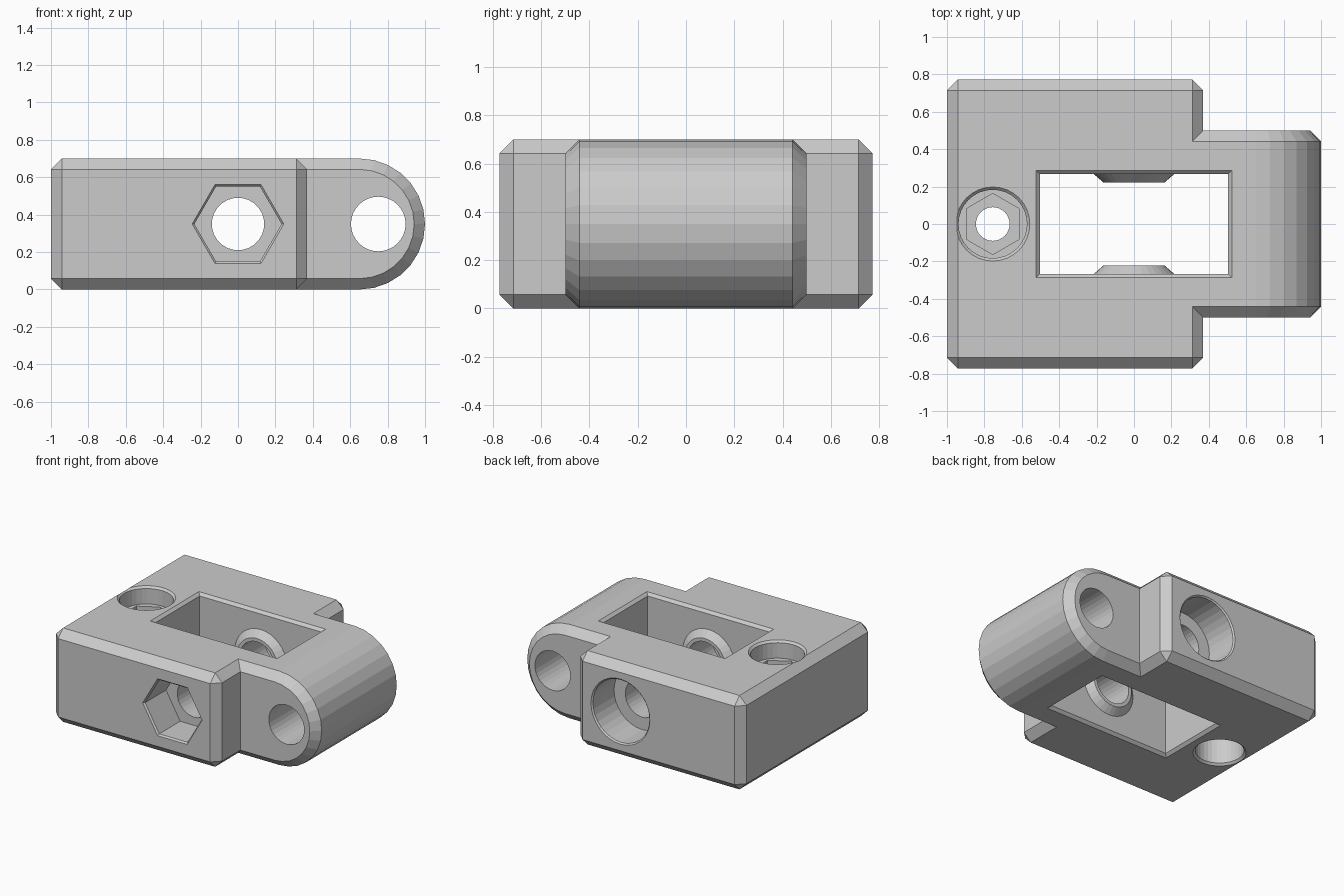
import bpy, bmesh
from math import pi, cos, sin

if "Cube" in bpy.data.objects:
    bpy.data.objects.remove(bpy.data.objects["Cube"])


def ring(r, n=32, u=0.0, v=0.0, rot=0.0):
    return [(u + r * cos(rot + 2 * pi * i / n), v + r * sin(rot + 2 * pi * i / n)) for i in range(n)]


def rect(a, b, u=0.0, v=0.0):
    return [(u - a, v - b), (u + a, v - b), (u + a, v + b), (u - a, v + b)]


def loft(name, axis, sections):
    """Solid through stacked 2D sections (height, points) along axis 'y' or 'z'."""
    bm = bmesh.new()
    loops = [[bm.verts.new((u, h, v) if axis == 'y' else (u, v, h)) for u, v in pts]
             for h, pts in sections]
    n = len(loops[0])
    for a, b in zip(loops, loops[1:]):
        for i in range(n):
            j = (i + 1) % n
            bm.faces.new((a[i], a[j], b[j], b[i]))
    bm.faces.new(loops[0])
    bm.faces.new(loops[-1])
    bmesh.ops.recalc_face_normals(bm, faces=bm.faces)
    mesh = bpy.data.meshes.new(name)
    bm.to_mesh(mesh)
    bm.free()
    ob = bpy.data.objects.new(name, mesh)
    bpy.context.collection.objects.link(ob)
    return ob


def combine(target, tool, operation):
    mod = target.modifiers.new(tool.name, 'BOOLEAN')
    mod.operation, mod.solver, mod.object = operation, 'EXACT', tool
    bpy.context.view_layer.objects.active = target
    bpy.ops.object.modifier_apply(modifier=mod.name)
    bpy.data.objects.remove(tool)


C = 0.058           # outer chamfer
H, MID = 0.7, 0.35  # thickness and mid height

# Main block with chamfered edges
body = loft('hinge_block', 'z', [(0, rect(0.685, 0.773, -0.315)), (H, rect(0.685, 0.773, -0.315))])
bm = bmesh.new()
bm.from_mesh(body.data)
bmesh.ops.bevel(bm, geom=bm.edges[:], offset=C, segments=1, affect='EDGES')
bm.to_mesh(body.data)
bm.free()


# Round-ended tongue
def tongue_profile(inset):
    r = MID - inset
    arc = [(0.65 + r * cos(t), MID + r * sin(t)) for t in (-pi / 2 + pi * i / 14 for i in range(15))]
    return [(-0.2, MID - r)] + arc + [(-0.2, MID + r)]


tongue = loft('tongue', 'y', [(-0.5, tongue_profile(C)), (-0.5 + C, tongue_profile(0)),
                              (0.5 - C, tongue_profile(0)), (0.5, tongue_profile(C))])
combine(body, tongue, 'UNION')

# Window with chamfered rims
window = loft('window', 'z', [(h, rect(0.503 + e, 0.267 + e)) for h, e in
                              ((-0.02, 0.04), (0.02, 0), (H - 0.02, 0), (H + 0.02, 0.04))])
combine(body, window, 'DIFFERENCE')

# Conical bosses inside the window
for s in (-1, 1):
    boss = loft('boss', 'y', [(s * 0.35, ring(0.215, v=MID)), (s * 0.267, ring(0.215, v=MID)),
                              (s * 0.223, ring(0.165, v=MID))])
    combine(body, boss, 'UNION')

# Cross bore, hex pocket in front, round counterbore behind, hinge pin hole
cuts = [
    loft('cross_bore', 'y', [(-0.9, ring(0.14, v=MID)), (0.9, ring(0.14, v=MID))]),
    loft('hex_pocket', 'y', [(-0.785, ring(0.257, 6, v=MID)), (-0.761, ring(0.233, 6, v=MID)),
                             (-0.515, ring(0.233, 6, v=MID))]),
    loft('round_pocket', 'y', [(0.785, ring(0.255, v=MID)), (0.763, ring(0.233, v=MID)),
                               (0.515, ring(0.233, v=MID))]),
    loft('pin_hole', 'y', [(-0.6, ring(0.146, u=0.75, v=MID)), (0.6, ring(0.146, u=0.75, v=MID))]),
]

# Vertical screw hole: top recess, hex seat, through hole, bottom counterbore
X = -0.755
cuts += [
    loft('top_recess', 'z', [(H + 0.015, ring(0.213, u=X)), (H - 0.015, ring(0.183, u=X)),
                             (0.57, ring(0.183, u=X))]),
    loft('hex_seat', 'z', [(0.6, ring(0.163, 6, u=X, rot=pi / 6)), (0.42, ring(0.163, 6, u=X, rot=pi / 6))]),
    loft('screw_hole', 'z', [(0.5, ring(0.09, u=X)), (0.1, ring(0.09, u=X))]),
    loft('bottom_recess', 'z', [(-0.015, ring(0.195, u=X)), (0.015, ring(0.165, u=X)),
                                (0.25, ring(0.165, u=X))]),
]
for cut in cuts:
    combine(body, cut, 'DIFFERENCE')
